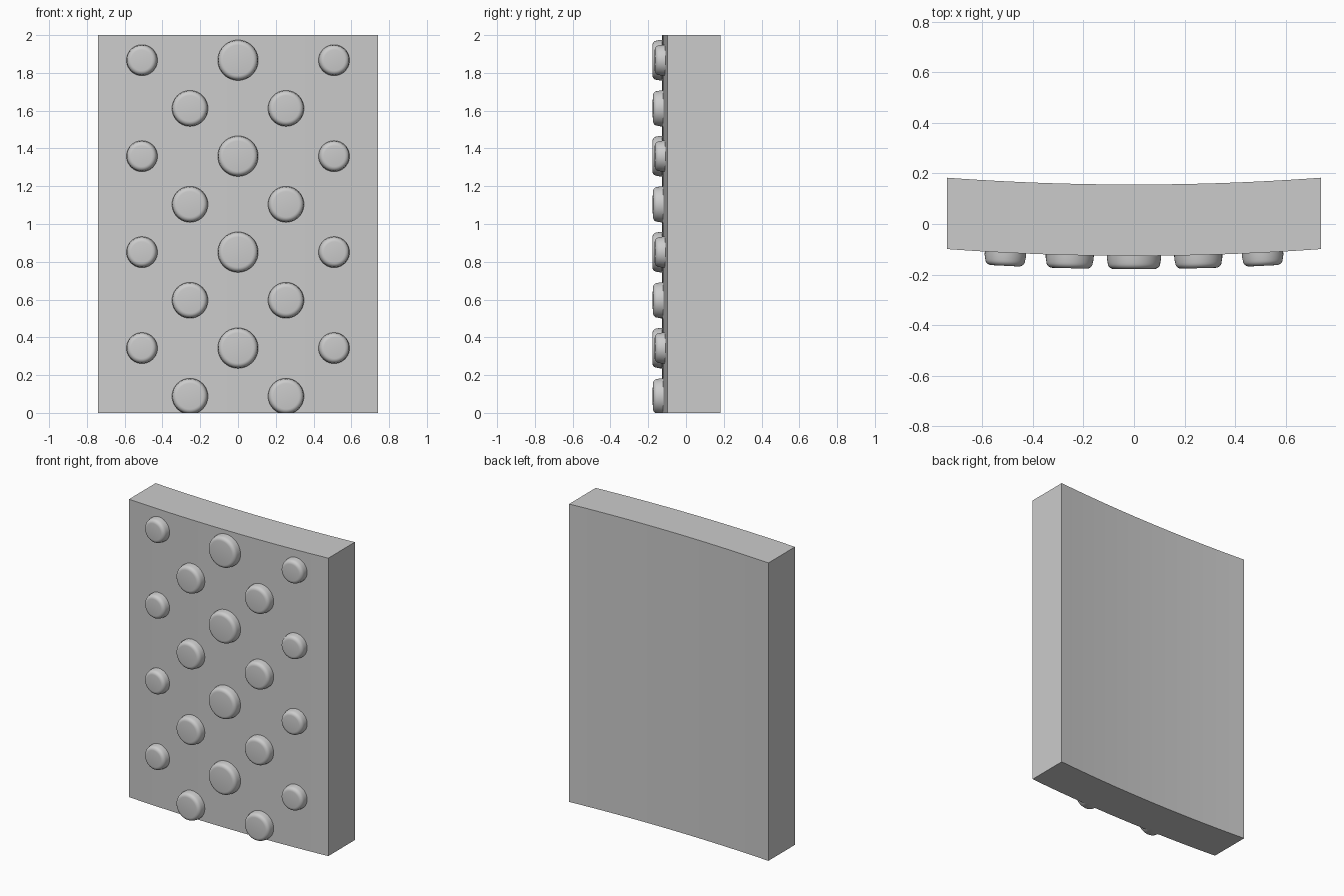
import bpy, bmesh, math
from mathutils import Matrix, Vector

if "Cube" in bpy.data.objects:
    bpy.data.objects.remove(bpy.data.objects["Cube"])

HALF_W, HEIGHT, SAG = 0.74, 2.0, 0.027
FRONT, BACK = -0.126, 0.156
RADIUS = (HALF_W ** 2 + SAG ** 2) / (2 * SAG)


def bow(x):
    """Backward offset of the curved panel at x."""
    return RADIUS - math.sqrt(RADIUS ** 2 - x * x)


def finish(bm, name):
    bmesh.ops.recalc_face_normals(bm, faces=bm.faces[:])
    mesh = bpy.data.meshes.new(name)
    bm.to_mesh(mesh)
    bm.free()
    obj = bpy.data.objects.new(name, mesh)
    bpy.context.collection.objects.link(obj)
    bpy.ops.object.select_all(action='DESELECT')
    obj.select_set(True)
    bpy.context.view_layer.objects.active = obj
    bpy.ops.object.shade_smooth_by_angle(angle=math.radians(35))
    return obj


# Curved slab: bowed outline extruded upward
N = 24
xs = [-HALF_W + 2 * HALF_W * i / N for i in range(N + 1)]
outline = [(x, FRONT + bow(x)) for x in xs] + [(x, BACK + bow(x)) for x in reversed(xs)]
bm = bmesh.new()
face = bm.faces.new([bm.verts.new((x, y, 0)) for x, y in outline])
ext = bmesh.ops.extrude_face_region(bm, geom=[face])
bmesh.ops.translate(bm, vec=(0, 0, HEIGHT),
                    verts=[g for g in ext['geom'] if isinstance(g, bmesh.types.BMVert)])
finish(bm, "curved_panel")


# Round stud with a softened rim, facing along the panel normal
def stud(name, x, z, r, depth=0.052, fillet=0.024, sides=40):
    profile = [(r, -0.02), (r, 0.012), (r - 0.003, depth - fillet)]
    for i in range(1, 6):
        a = math.radians(90 * i / 5)
        profile.append((r - 0.003 - fillet * (1 - math.cos(a)),
                        depth - fillet + fillet * math.sin(a)))
    bm = bmesh.new()
    rings = [[bm.verts.new((pr * math.cos(2 * math.pi * k / sides), -d,
                            pr * math.sin(2 * math.pi * k / sides)))
              for k in range(sides)] for pr, d in profile]
    for a, b in zip(rings, rings[1:]):
        for k in range(sides):
            j = (k + 1) % sides
            bm.faces.new((a[k], a[j], b[j], b[k]))
    bm.faces.new(rings[0])
    bm.faces.new(rings[-1])
    tilt = Matrix.Rotation(math.asin(x / RADIUS), 4, 'Z')
    bm.transform(Matrix.Translation((x, FRONT + bow(x), z)) @ tilt)
    # Trim flush with the panel base
    if z < r:
        cut = bmesh.ops.bisect_plane(bm, geom=bm.verts[:] + bm.edges[:] + bm.faces[:],
                                     plane_co=Vector((0, 0, 0)), plane_no=Vector((0, 0, -1)),
                                     clear_outer=True)
        bmesh.ops.holes_fill(bm, edges=[e for e in bm.edges if e.is_boundary], sides=0)
    finish(bm, name)


# Staggered stud rows: (x offset, lowest z, radius)
for col, (x, z0, r) in enumerate([(0, 0.343, 0.107), (0.254, 0.088, 0.095), (0.508, 0.343, 0.082)]):
    for side in ((1,) if x == 0 else (-1, 1)):
        for row in range(4):
            stud(f"stud_{col}_{row}", side * x, z0 + 0.508 * row, r)
